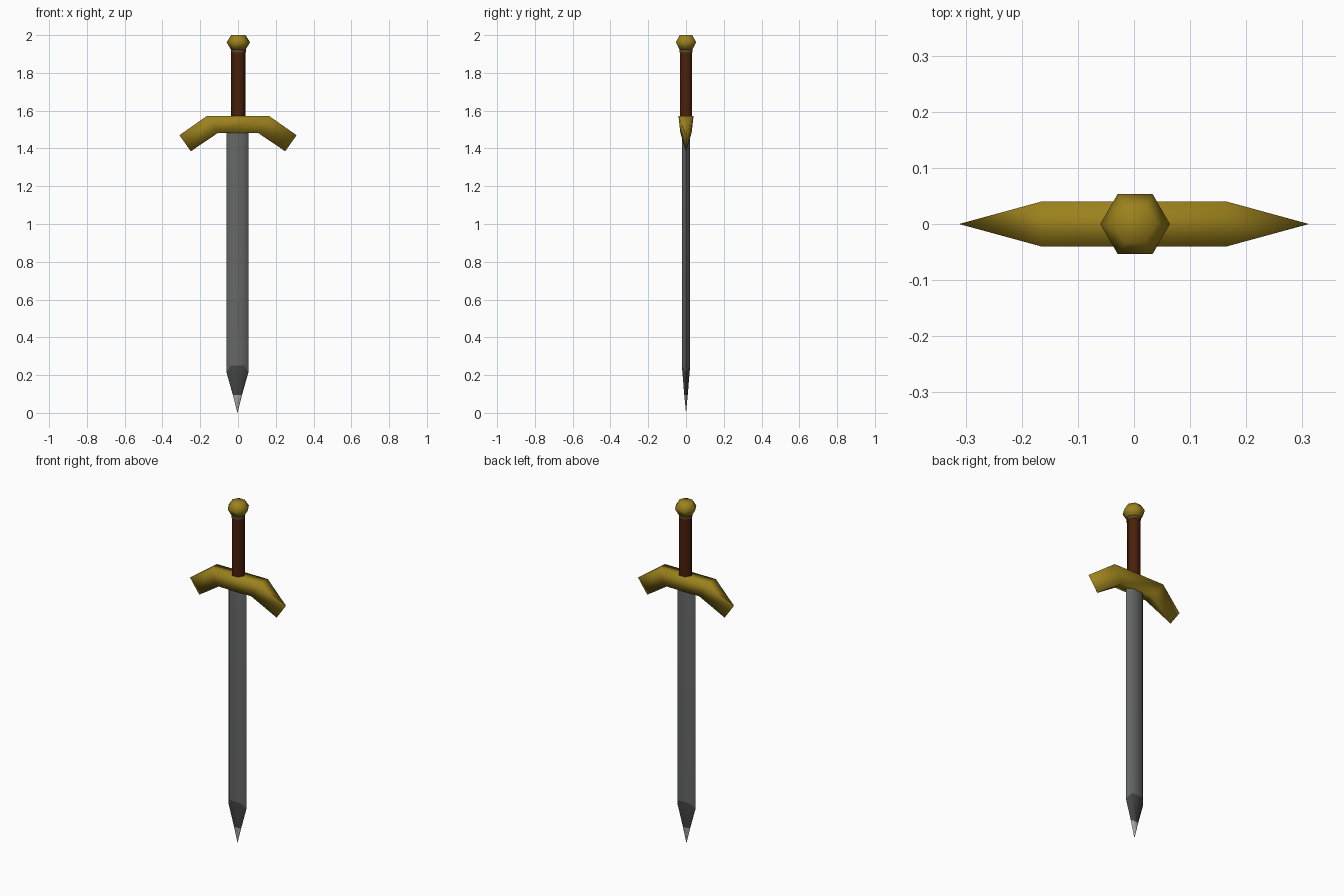
import bpy, bmesh, math

cube = bpy.data.objects.get("Cube")
if cube:
    bpy.data.objects.remove(cube, do_unlink=True)


def material(name, rgb):
    m = bpy.data.materials.new(name)
    m.use_nodes = True
    m.diffuse_color = (*rgb, 1)
    bsdf = m.node_tree.nodes["Principled BSDF"]
    bsdf.inputs["Base Color"].default_value = (*rgb, 1)
    bsdf.inputs["Roughness"].default_value = 0.6
    return m


gold = material("aged gold", (0.33, 0.22, 0.012))
bronze = material("dark bronze", (0.09, 0.065, 0.014))
steel = material("dark steel", (0.135, 0.141, 0.138))
black_steel = material("blackened steel", (0.06, 0.061, 0.062))
bright_steel = material("bright steel", (0.42, 0.42, 0.425))
leather = material("brown leather", (0.066, 0.014, 0.003))


def loft(name, rings, mat, angle):
    """Skin a row of equal-sized rings and cap both ends."""
    bm = bmesh.new()
    loops = [[bm.verts.new(p) for p in ring] for ring in rings]
    n = len(loops[0])
    for a, b in zip(loops, loops[1:]):
        for i in range(n):
            j = (i + 1) % n
            bm.faces.new((a[i], a[j], b[j], b[i]))
    bm.faces.new(loops[0])
    bm.faces.new(loops[-1])
    bmesh.ops.remove_doubles(bm, verts=bm.verts[:], dist=0.0005)
    bmesh.ops.recalc_face_normals(bm, faces=bm.faces[:])
    mesh = bpy.data.meshes.new(name)
    bm.to_mesh(mesh)
    bm.free()
    mesh.materials.append(mat)
    ob = bpy.data.objects.new(name, mesh)
    bpy.context.collection.objects.link(ob)
    bpy.ops.object.select_all(action='DESELECT')
    ob.select_set(True)
    bpy.context.view_layer.objects.active = ob
    bpy.ops.object.shade_smooth_by_angle(angle=math.radians(angle))
    return ob


def hexagon(radius, z, x=0.002):
    return [(x + radius * math.cos(k * math.pi / 3),
             radius * math.sin(k * math.pi / 3), z) for k in range(6)]


def blade_ring(edge_z, face_z, scale=1.0):
    """Flattened hexagon with a sharp edge on each side."""
    x, w, f, t = -0.003, 0.058 * scale, 0.036 * scale, 0.022 * scale
    return [(x + w, 0, edge_z), (x + f, t, face_z), (x - f, t, face_z),
            (x - w, 0, edge_z), (x - f, -t, face_z), (x + f, -t, face_z)]


# Blade with a blackened taper and a bright ground point
blade = loft("blade", [blade_ring(1.5, 1.5), blade_ring(0.215, 0.25),
                       blade_ring(0.095, 0.095, 0.42),
                       blade_ring(0, 0, 0.005)], steel, 50)
blade.data.materials.append(black_steel)
blade.data.materials.append(bright_steel)
for face in blade.data.polygons:
    face.material_index = sum(face.center.z < limit for limit in (0.25, 0.095))

# Drooping crossguard, each arm pinched to an upright edge at its end
stations = [(-0.31, -0.25, 1.47, 1.385, 0.0005, 0.0005),
            (-0.165, -0.105, 1.572, 1.483, 0.04, 0.03)]
stations += [(-xt, -xb, zt, zb, yt, yb)
             for xt, xb, zt, zb, yt, yb in reversed(stations)]
loft("crossguard", [[(xt, -yt, zt), (xt, yt, zt), (xb, yb, zb), (xb, -yb, zb)]
                    for xt, xb, zt, zb, yt, yb in stations], gold, 180)

# Six-sided grip
loft("grip", [hexagon(0.038, 1.53), hexagon(0.038, 1.91)], leather, 65)

# Dark collar and faceted pommel
loft("pommel_collar", [hexagon(0.04, 1.908), hexagon(0.04, 1.925)], bronze, 65)
loft("pommel", [hexagon(r, z) for r, z in
                ((0.04, 1.925), (0.062, 1.962), (0.038, 2.0))], gold, 180)
